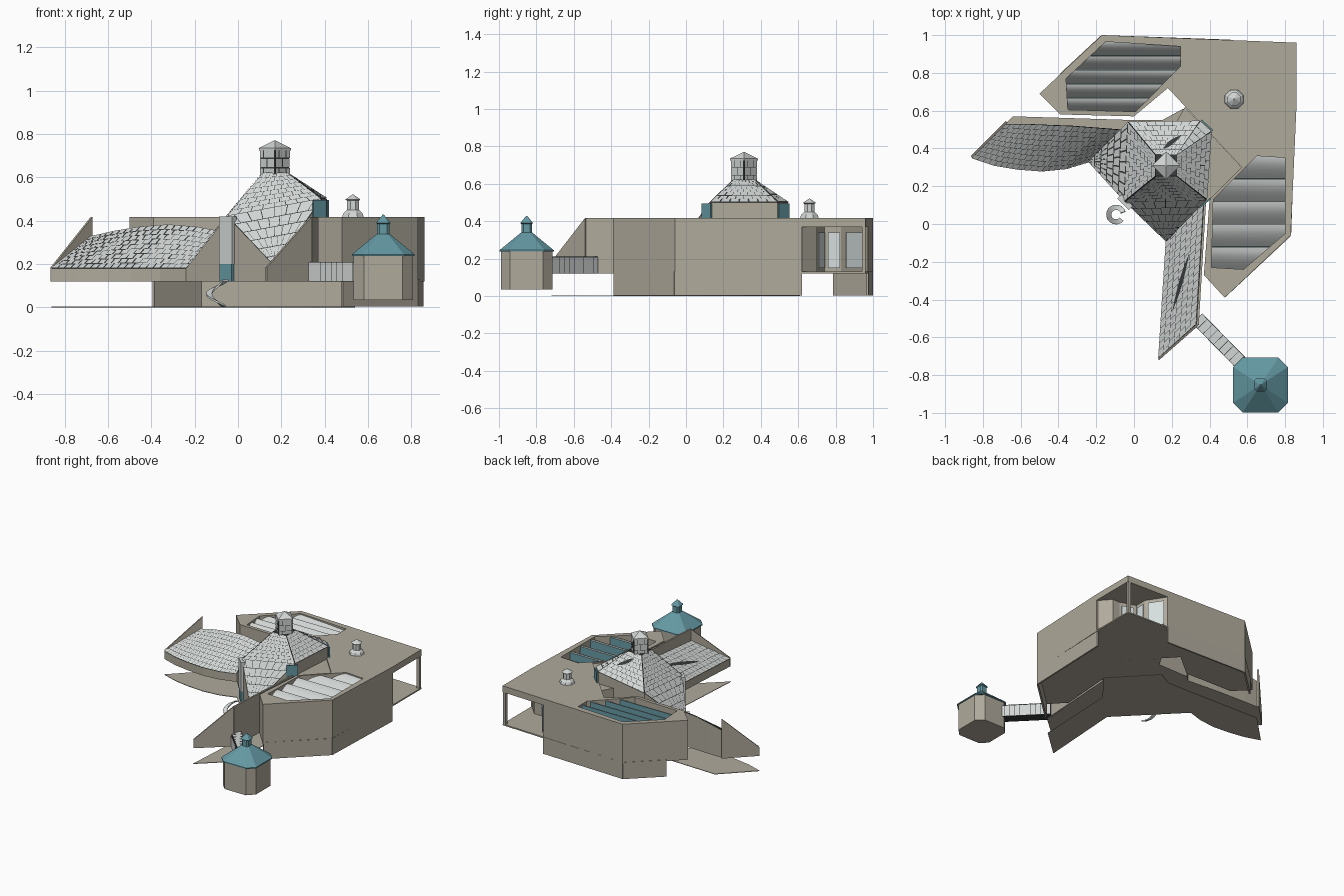
import bpy, bmesh, math
from mathutils import Vector

if "Cube" in bpy.data.objects:
    bpy.data.objects.remove(bpy.data.objects["Cube"])


def material(name, r, g, b):
    m = bpy.data.materials.new(name)
    m.use_nodes = True
    m.diffuse_color = (r, g, b, 1)
    m.node_tree.nodes["Principled BSDF"].inputs["Base Color"].default_value = (r, g, b, 1)
    return m


STONE = material("warm stone", .43, .40, .33)
SHINGLE = material("pale shingle", .64, .67, .66)
SEAM = material("dark seam", .04, .045, .045)
TEAL = material("teal glass", .13, .32, .37)
PANE = material("pale pane", .68, .74, .74)


def finish(name, bm, *mats):
    bmesh.ops.recalc_face_normals(bm, faces=bm.faces)
    mesh = bpy.data.meshes.new(name)
    bm.to_mesh(mesh)
    bm.free()
    for m in mats:
        mesh.materials.append(m)
    obj = bpy.data.objects.new(name, mesh)
    bpy.context.collection.objects.link(obj)
    return obj


def rings(name, loops, mat):
    """Closed skin through loops of equal length."""
    bm = bmesh.new()
    vs = [[bm.verts.new(p) for p in loop] for loop in loops]
    n = len(vs[0])
    for a, b in zip(vs, vs[1:]):
        for i in range(n):
            bm.faces.new((a[i], a[(i + 1) % n], b[(i + 1) % n], b[i]))
    bm.faces.new(vs[0])
    bm.faces.new(vs[-1])
    return finish(name, bm, mat)


def prism(name, pts, z0, z1, mat=STONE):
    return rings(name, [[(x, y, z) for x, y in pts] for z in (z0, z1)], mat)


def turned(name, cx, cy, n, profile, mat, spin=0.0):
    return rings(name, [[(cx + r * math.cos(spin + math.tau * i / n),
                          cy + r * math.sin(spin + math.tau * i / n), z)
                         for i in range(n)] for r, z in profile], mat)


def wall(name, a, b, z0, za, zb, mat=STONE, thick=.012):
    """Upright wall from a to b whose top runs from za to zb."""
    a, b = Vector(a), Vector(b)
    d = (b - a).normalized() * thick / 2
    s = Vector((-d.y, d.x))
    return rings(name, [[(*(a + k * s), z0), (*(b + k * s), z0),
                         (*(b + k * s), zb), (*(a + k * s), za)] for k in (-1, 1)], mat)


def boolean(obj, cutter, op):
    mod = obj.modifiers.new("shape", 'BOOLEAN')
    mod.operation, mod.object, mod.solver = op, cutter, 'EXACT'
    bpy.context.view_layer.objects.active = obj
    bpy.ops.object.modifier_apply(modifier=mod.name)
    bpy.data.objects.remove(cutter)


def along(pts, u):
    t = min(max(u, 0), 1) * (len(pts) - 1)
    i = min(int(t), len(pts) - 2)
    return Vector(pts[i]).lerp(Vector(pts[i + 1]), t - i)


def tiles(name, low, high, rows, cols, centre=(.17, .31, .1)):
    """Staggered thin shingles over the patch between two edges."""
    bm = bmesh.new()
    at = lambda u, v: along(low, u).lerp(along(high, u), v)
    for r in range(rows):
        for c in range(cols + r % 2):
            u0 = max(0, (c - .5 * (r % 2)) / cols)
            u1 = min(1, (c + 1 - .5 * (r % 2)) / cols)
            q = [at(u0, r / rows), at(u1, r / rows), at(u1, (r + 1) / rows), at(u0, (r + 1) / rows)]
            mid = sum(q, Vector()) / 4
            n = (q[2] - q[0]).cross(q[3] - q[1])
            if n.length < 1e-8:
                continue
            n.normalize()
            if n.dot(mid - Vector(centre)) < 0:
                n = -n
            vs = [bm.verts.new(mid + (p - mid) * .93 + n * .005) for p in q]
            f = bm.faces.new(vs)
            f.normal_update()
            if f.normal.dot(n) < 0:
                f.normal_flip()
    mesh = bpy.data.meshes.new(name)
    bm.to_mesh(mesh)
    bm.free()
    mesh.materials.append(SHINGLE)
    bpy.context.collection.objects.link(bpy.data.objects.new(name, mesh))


# Main hall with raised floor and flat roof
hall = prism("main_hall", [(-.17, 1), (.86, .96), (.86, .62), (.83, -.06), (.48, -.39), (.37, -.27),
                           (.4, .13), (.57, .3), (.18, .72), (0, .57), (-.39, .58), (-.5, .69)], .12, .418)
porch = [(.51, 1.1), (.51, .97), (.6, .83), (.6, .74), (.72, .7), (.78, .7), (.85, .62), (1, .62), (1, 1.1)]
boolean(hall, prism("porch_cutter", porch, .13, .37), 'DIFFERENCE')
prism("hall_apron", [(.38, .12), (.4, .13), (.57, .3), (.27, .62), (.2, .5)], .12, .41)
prism("porch_post", [(.835, .94), (.858, .94), (.858, .96), (.835, .96)], .12, .38)
for i in (1, 2, 3):
    a, b = Vector(porch[i]), Vector(porch[i + 1])
    off = Vector((.006, .006))
    wall("porch_window", a.lerp(b, .15) + off, b.lerp(a, .15) + off, .15, .34, .34, PANE, .006)

# Lower storey walls
for a, b in (((-.39, .79), (-.17, .994)), ((-.17, .994), (.51, .97)),
             ((.85, .62), (.826, -.06)), ((.826, -.06), (.48, -.383))):
    wall("lower_wall", a, b, .004, .13, .13)

# Sunken saw-tooth skylights
pits = {"north": [(-.15, .965), (.245, .94), (.245, .835), (.01, .595), (-.35, .605), (-.36, .77)],
        "east": [(.65, .36), (.8, .35), (.8, -.05), (.58, -.24), (.41, -.23), (.42, .13)]}
for side, pts in pits.items():
    boolean(hall, prism("pit_cutter", pts, .33, .5), 'DIFFERENCE')
    ys = [p[1] for p in pts]
    y0, step = min(ys), (max(ys) - min(ys)) / 5
    prof = []
    for k in range(5):
        for j in range(6):
            prof.append((y0 + step * (k + j / 5 * .99), .335 + .075 * math.sin(j / 5 * math.pi / 2)))
    prof += [(y0 + step * 5, .31), (y0, .31)]
    teeth = rings(side + "_skylights", [[(x, y, z) for y, z in prof] for x in (-.6, .95)], SHINGLE)
    boolean(teeth, prism("teeth_cutter", pts, .325, .5), 'INTERSECT')
    teeth.data.materials.clear()
    teeth.data.materials.append(SHINGLE)
    teeth.data.materials.append(TEAL)
    for f in teeth.data.polygons:
        f.material_index = int(f.normal.y > .6 and f.normal.z < .5)
    bpy.ops.object.select_all(action='DESELECT')
    teeth.select_set(True)
    bpy.context.view_layer.objects.active = teeth
    bpy.ops.object.shade_smooth_by_angle(angle=math.radians(35))

# Roof vent
turned("roof_vent", .53, .66, 8, [(.055, .415), (.047, .435), (.03, .45), (.03, .493),
                                  (.038, .498), (.004, .52)], SHINGLE, math.pi / 8)

# Central hub: steep roof with two faces sweeping down to the wings
west, south, sw = (-.24, .33, .18), (.17, -.09, .19), (-.05, .12, .42)
nw, ne, se = (-.03, .54, .44), (.38, .52, .5), (.385, .13, .5)
ne_a, ne_b = (.35, .545, .5), (.41, .49, .5)
tnw, tne, tse, tsw = [(.17 + .055 * a, .31 + .055 * b, .62) for a, b in ((-1, 1), (1, 1), (1, -1), (-1, -1))]
bm = bmesh.new()
for p in (west, south, sw, nw, ne_a, ne_b, se):
    bm.verts.new(p)
    bm.verts.new((p[0], p[1], .12))
for p in (tnw, tne, tse, tsw):
    bm.verts.new(p)
bmesh.ops.convex_hull(bm, input=bm.verts)
for f in bm.faces:
    f.normal_update()
    f.material_index = int(f.normal.z > .2)
finish("hub", bm, STONE, SEAM)
tiles("hub_roof_west", [sw, nw], [tsw, tnw], 8, 8)
tiles("hub_roof_south", [sw, se], [tsw, tse], 8, 8)
tiles("hub_roof_east", [se, ne_b], [tse, tne], 7, 7)
tiles("hub_roof_north", [nw, ne_a], [tnw, tne], 7, 8)
tiles("hub_roof_corner", [ne_a, ne_b], [tne, tne], 6, 1)
tiles("hub_sweep_west", [west, west], [sw, nw], 6, 7)
tiles("hub_sweep_south", [south, south], [sw, se], 6, 7)
wall("hub_window_north", (.356, .55), (.416, .495), .4, .495, .495, TEAL, .008)
wall("hub_window_south", (.345, .085), (.405, .135), .35, .495, .495, TEAL, .008)
wall("corner_strip", (-.078, .145), (-.018, .085), .2, .42, .42, SHINGLE, .03)
wall("corner_door", (-.075, .142), (-.02, .088), .12, .2, .2, TEAL, .03)

# Chimney
turned("chimney", .17, .31, 4, [(.066, .5), (.066, .73)], SEAM)
turned("chimney_cap", .17, .31, 4, [(.074, .725), (.074, .735), (.003, .77)], SHINGLE)
corner = [(.17 + .066 * math.cos(i * math.pi / 2), .31 + .066 * math.sin(i * math.pi / 2)) for i in range(5)]
for a, b in zip(corner, corner[1:]):
    tiles("chimney_shingles", [(*a, .56), (*b, .56)], [(*a, .73), (*b, .73)], 4, 2, (.17, .31, .65))


# Two wings with shingled lean-to roofs
def wing(name, low, high, rows, cols):
    obj = rings(name, [[(l[0], l[1], .12), l, h, (h[0], h[1], .12)] for l, h in zip(low, high)], STONE)
    obj.data.materials.append(SEAM)
    for f in obj.data.polygons:
        f.material_index = int(f.normal.z > .3)
    tiles(name + "_shingles", low, high, rows, cols, (low[0][0], low[0][1], -9))


w_low = [(-.86, .35, .18), (-.74, .31, .18), (-.62, .29, .18), (-.49, .28, .18), (-.36, .293, .18), (-.24, .33, .18)]
w_high = [(-.68, .53, .325), (-.57, .53, .35), (-.45, .525, .37), (-.32, .52, .38), (-.19, .51, .37), (-.06, .5, .345)]
wing("west_wing", w_low, w_high, 9, 20)
wing("south_wing", [(.13, -.71, .18), (.17, -.09, .18)], [(.33, -.53, .33), (.37, .11, .36)], 7, 16)
wall("west_end_wall", (-.86, .355), (-.675, .54), .12, .185, .418)
wall("south_end_wall", (.13, -.715), (.335, -.535), .12, .185, .418)
wall("south_back_wall", (.337, -.535), (.375, .11), .12, .418, .418)

# Paved ground sheet
prism("ground_sheet", [p[:2] for p in w_low] + [(.17, -.09), (.13, -.72), (.34, -.53), (.37, .1), (.54, .31),
                                                (.26, .61), (.15, .55), (0, .55), (-.64, .57)], 0, .004)

# Spiral slide by the entrance
bm = bmesh.new()
prev = None
for i in range(15):
    t = i / 14
    a = math.radians(20 + 300 * t)
    pair = [bm.verts.new((-.095 + r * math.cos(a), .05 + r * math.sin(a), .13 - .12 * t)) for r in (.025, .052)]
    if prev:
        bm.faces.new((prev[0], prev[1], pair[1], pair[0]))
    prev = pair
slide = finish("slide", bm, SHINGLE)
slide.modifiers.new("thickness", 'SOLIDIFY').thickness = .008

# Footbridge to the tower
wall("footbridge", (.335, -.5), (.585, -.755), .12, .21, .21, SEAM, .075)
a, b, s = Vector((.335, -.5)), Vector((.585, -.755)), Vector((.0265, .026))
for k in (-1, 1):
    e, f = a + s * k, b + s * k
    tiles("bridge_boards", [(*e, .12), (*f, .12)], [(*e, .21), (*f, .21)], 1, 10, (.46, -.628, .16))
tiles("bridge_roof", [(*(a - s), .21), (*(b - s), .21)], [(*(a + s), .21), (*(b + s), .21)], 1, 9)


# Detached tower
def chamfered(h, c, z):
    pts = [(h, c - h), (h, h - c), (h - c, h), (c - h, h), (-h, h - c), (-h, c - h), (c - h, -h), (h - c, -h)]
    return [(.67 + x, -.852 + y, z) for x, y in pts]


rings("tower_body", [chamfered(.138, .05, .035), chamfered(.138, .05, .24)], STONE)
rings("tower_roof", [chamfered(.145, .05, .237), chamfered(.145, .05, .245), chamfered(.035, .012, .335),
                     chamfered(.028, .01, .34), chamfered(.028, .01, .385), chamfered(.034, .012, .39),
                     chamfered(.003, .001, .428)], TEAL)
